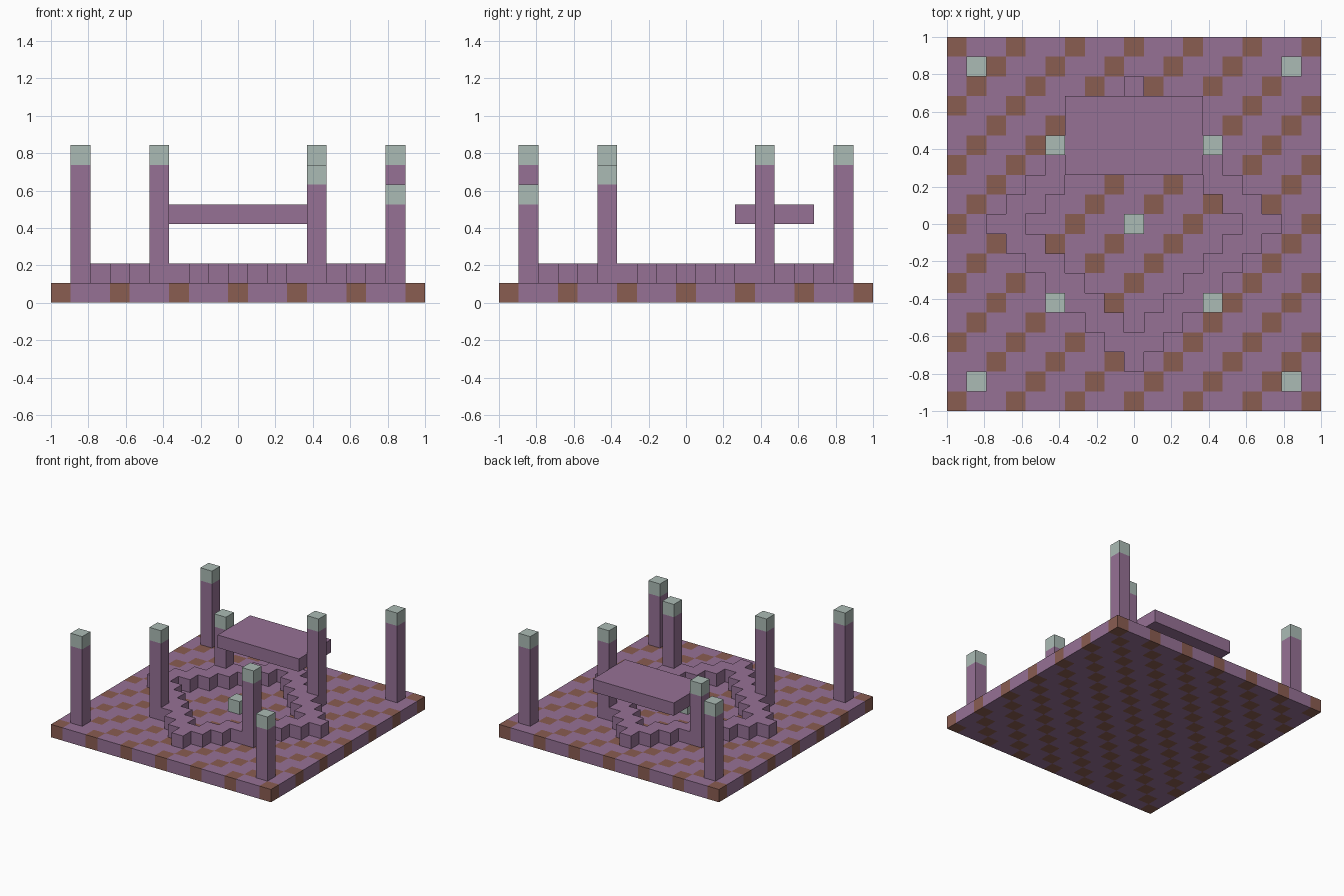
import bpy, bmesh
from mathutils import Vector

cube = bpy.data.objects.get("Cube")
if cube:
    bpy.data.objects.remove(cube, do_unlink=True)

HALF = 9                      # cells each side of the middle cell
U = 2 / (2 * HALF + 1)        # size of one cell


def make_material(name, rgb):
    mat = bpy.data.materials.new(name)
    mat.use_nodes = True
    colour = (*rgb, 1)
    mat.diffuse_color = colour
    mat.node_tree.nodes["Principled BSDF"].inputs["Base Color"].default_value = colour
    return mat


PURPLE = make_material("purple", (0.305, 0.165, 0.301))
BROWN = make_material("brown", (0.254, 0.109, 0.083))
PALE = make_material("pale_green_grey", (0.407, 0.497, 0.462))


def prism(name, cells, levels, materials, rule=None):
    """Raise a set of floor cells through the given levels; rule picks a material per face."""
    bm = bmesh.new()
    for i, j in cells:
        corners = [(i - .5, j - .5), (i + .5, j - .5), (i + .5, j + .5), (i - .5, j + .5)]
        bm.faces.new([bm.verts.new((x * U, y * U, levels[0] * U)) for x, y in corners])
    bmesh.ops.remove_doubles(bm, verts=bm.verts, dist=U / 100)
    top = bm.faces[:]
    for n, (low, high) in enumerate(zip(levels, levels[1:])):
        out = bmesh.ops.extrude_face_region(bm, geom=top, use_keep_orig=(n == 0))["geom"]
        top = [g for g in out if isinstance(g, bmesh.types.BMFace)]
        verts = [g for g in out if isinstance(g, bmesh.types.BMVert)]
        bmesh.ops.translate(bm, verts=verts, vec=Vector((0, 0, (high - low) * U)))
    bmesh.ops.recalc_face_normals(bm, faces=bm.faces)
    if rule:
        for face in bm.faces:
            face.material_index = rule(face.calc_center_median() / U)
    mesh = bpy.data.meshes.new(name)
    bm.to_mesh(mesh)
    bm.free()
    for mat in materials:
        mesh.materials.append(mat)
    obj = bpy.data.objects.new(name, mesh)
    bpy.context.collection.objects.link(obj)
    return obj


def diagonal_checks(c):
    i, j = (max(-HALF, min(HALF, round(v))) for v in (c.x, c.y))
    return int((i - j) % 3 == 0)


# Floor with diagonal brown checks
span = range(-HALF, HALF + 1)
floor_cells = [(i, j) for i in span for j in span]
prism("floor", floor_cells, (0, 1), (PURPLE, BROWN), diagonal_checks)

# Stepped diamond ring, two cells wide
ring_cells = [(i, j) for i, j in floor_cells if 6 <= abs(i) + abs(j) <= 7]
prism("diamond_ring", ring_cells, (1, 2), (PURPLE,))

# Pale block in the middle
prism("centre_block", [(0, 0)], (1, 2), (PALE,))

# Raised slab at the back
slab_cells = [(i, j) for i in range(-3, 4) for j in range(3, 7)]
prism("raised_slab", slab_cells, (4, 5), (PURPLE,))

# Pillars with pale caps: name, distance from middle, heights by corner
PILLARS = {
    "outer_pillar": (8, {"front_right": 8, "front_left": 6, "back_right": 7, "back_left": 8}),
    "inner_pillar": (4, {"front_right": 8, "front_left": 7, "back_right": 6, "back_left": 8}),
}
for kind, (reach, heights) in PILLARS.items():
    for corner, height in heights.items():
        x = reach if "left" in corner else -reach
        y = reach if "back" in corner else -reach
        prism(f"{kind}_{corner}", [(x, y)], (1, height - 1, height), (PURPLE, PALE),
              lambda c, h=height: int(c.z > h - 0.9))
